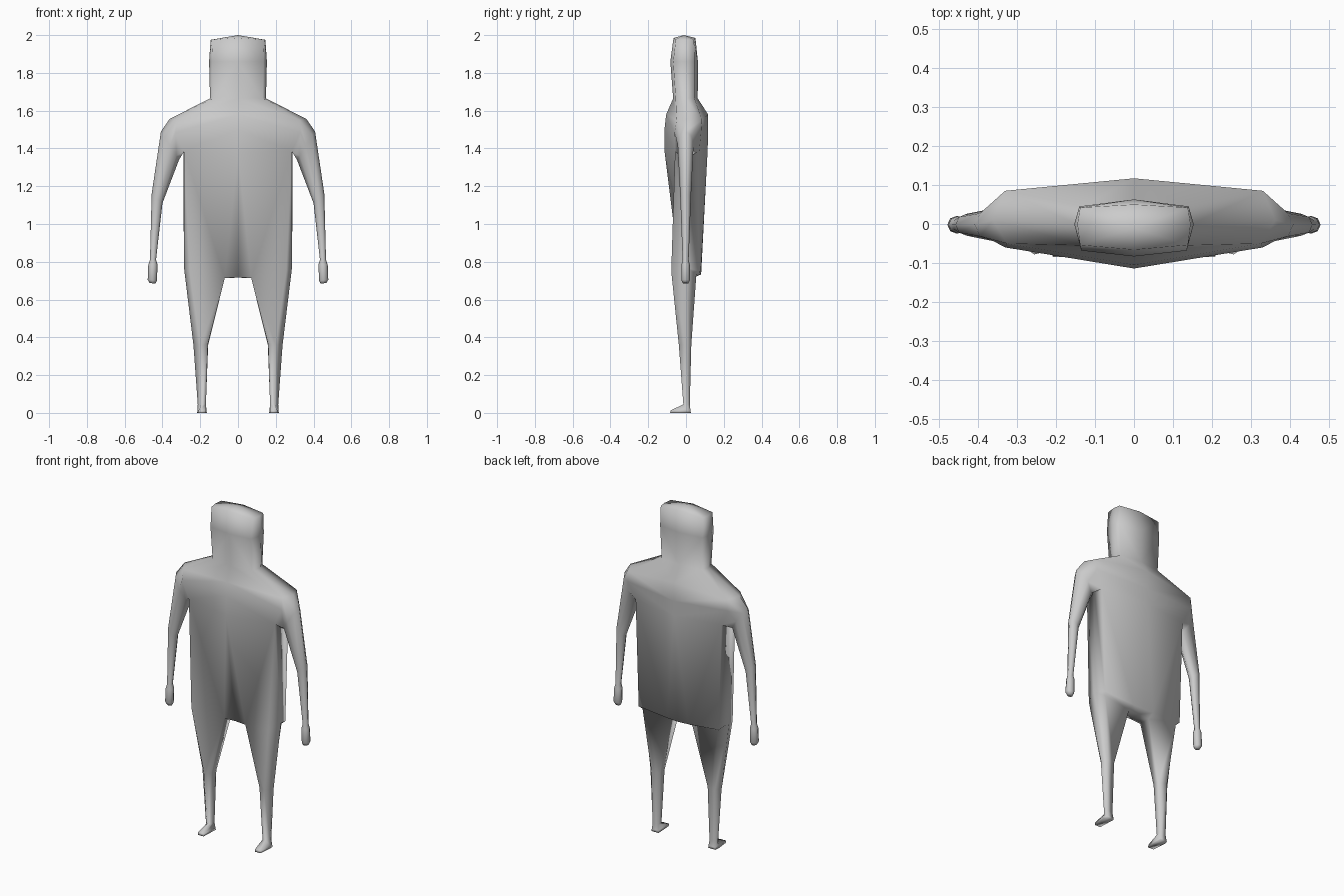
import bpy, bmesh, math
from mathutils import Vector

cube = bpy.data.objects.get("Cube")
if cube:
    bpy.data.objects.remove(cube, do_unlink=True)

mat = bpy.data.materials.new("plain grey")
mat.use_nodes = True
grey = (0.6, 0.6, 0.6, 1)
mat.diffuse_color = grey
mat.node_tree.nodes["Principled BSDF"].inputs["Base Color"].default_value = grey

bm = bmesh.new()


def verts(points):
    return [bm.verts.new(p) for p in points]


def face(*vs):
    vs = list(dict.fromkeys(vs))  # repeated corners collapse to triangles
    if len(vs) > 2:
        bm.faces.new(vs)


def bridge(a, b, closed=False, skip=()):
    n = len(a)
    for i in range(n if closed else n - 1):
        if i not in skip:
            j = (i + 1) % n
            face(a[i], a[j], b[j], b[i])


# Left half chains: front centre, front corner, side, back corner, back centre
crown = verts([(0, -.066, 1.985), (.138, -.054, 1.975), (.145, 0, 1.975), (.138, .042, 1.975), (0, .05, 1.985)])
brow = verts([(0, -.083, 1.86), (.135, -.068, 1.86), (.153, 0, 1.86), (.14, .045, 1.86), (0, .063, 1.86)])
neck = verts([(0, -.068, 1.665), (.13, -.055, 1.665), (.148, 0, 1.665), (.13, .045, 1.665), (0, .062, 1.665)])
shoulder = verts([(0, -.105, 1.58), (.325, -.05, 1.55), (.362, .01, 1.556), (.33, .085, 1.55), (0, .117, 1.58)])
chest = verts([(0, -.114, 1.5), (.33, -.06, 1.485), (.33, .08, 1.485), (0, .117, 1.47)])
pit = verts([(0, -.113, 1.38), (.285, -.058, 1.385), (.29, .01, 1.4), (.285, .07, 1.385), (0, .114, 1.38)])

# Head, neck and shoulders
top = bm.verts.new((0, -.01, 2.0))
for a, b in zip(crown, crown[1:]):
    face(a, b, top)
for a, b in ((crown, brow), (brow, neck), (neck, shoulder)):
    bridge(a, b)

# Chest and upper back, leaving the arm opening
face(shoulder[0], shoulder[1], chest[1], chest[0])
face(shoulder[3], shoulder[4], chest[3], chest[2])
face(chest[0], chest[1], pit[1], pit[0])
face(chest[2], chest[3], pit[4], pit[3])

# Trunk: front centre, inner front, front, side, back, inner back, back centre
hip = verts([(0, -.03, .718), (.07, -.03, .714), (.255, -.078, .75), (.286, 0, .77),
             (.265, .07, .75), (.07, .078, .735), (0, .08, .733)])
bridge([pit[0], pit[1], pit[1], pit[2], pit[3], pit[4], pit[4]], hip)

# Stepped hem at the back, and crotch
under = verts([(.25, .055, .735), (.07, .04, .714), (0, .04, .716)])
face(hip[3], hip[4], under[0])
bridge(hip[4:], under)
face(hip[0], hip[1], under[1], under[2])

# Leg and foot
leg = [hip[1], hip[2], hip[3], under[0], under[1]]
for ring in (
    [(.16, -.025, .36), (.2, -.038, .36), (.236, 0, .36), (.21, .028, .36), (.158, .02, .36)],
    [(.17, -.01, .045), (.195, -.014, .045), (.213, 0, .045), (.207, .02, .045), (.17, .02, .045)],
    [(.17, -.08, .014), (.208, -.08, .014), (.215, 0, .016), (.21, .024, .012), (.166, .024, .012)],
    [(.17, -.084, 0), (.208, -.084, 0), (.216, 0, 0), (.212, .026, 0), (.165, .026, 0)],
):
    nxt = verts(ring)
    bridge(leg, nxt, True)
    leg = nxt
face(*leg)

# Arm and hand: outer x, outer z, inner x, inner z, half depth
arm = [shoulder[2], shoulder[1], chest[1], pit[1], pit[2], pit[3], chest[2], shoulder[3]]
for xo, zo, xi, zi, depth in (
    (.408, 1.49, .312, 1.34, .042),
    (.457, 1.16, .4, 1.11, .028),
    (.466, .81, .434, .81, .016),
    (.475, .785, .426, .785, .022),
    (.478, .705, .429, .7, .023),
    (.468, .688, .437, .684, .015),
):
    ring = []
    for k in range(8):
        a = k * math.pi / 4
        t = (1 - math.cos(a)) / 2
        ring.append((xo + (xi - xo) * t, -.002 - depth * math.sin(a), zo + (zi - zo) * t))
    nxt = verts(ring)
    bridge(arm, nxt, True)
    arm = nxt
face(*arm)

bmesh.ops.recalc_face_normals(bm, faces=bm.faces)
for f in bm.faces:
    f.smooth = True

mesh = bpy.data.meshes.new("body")
bm.to_mesh(mesh)
bm.free()
mesh.materials.append(mat)
body = bpy.data.objects.new("body", mesh)
bpy.context.collection.objects.link(body)

# Right half
mirror = body.modifiers.new("mirror", "MIRROR")
mirror.use_axis[0] = True
mirror.use_clip = True
mirror.merge_threshold = 0.001
